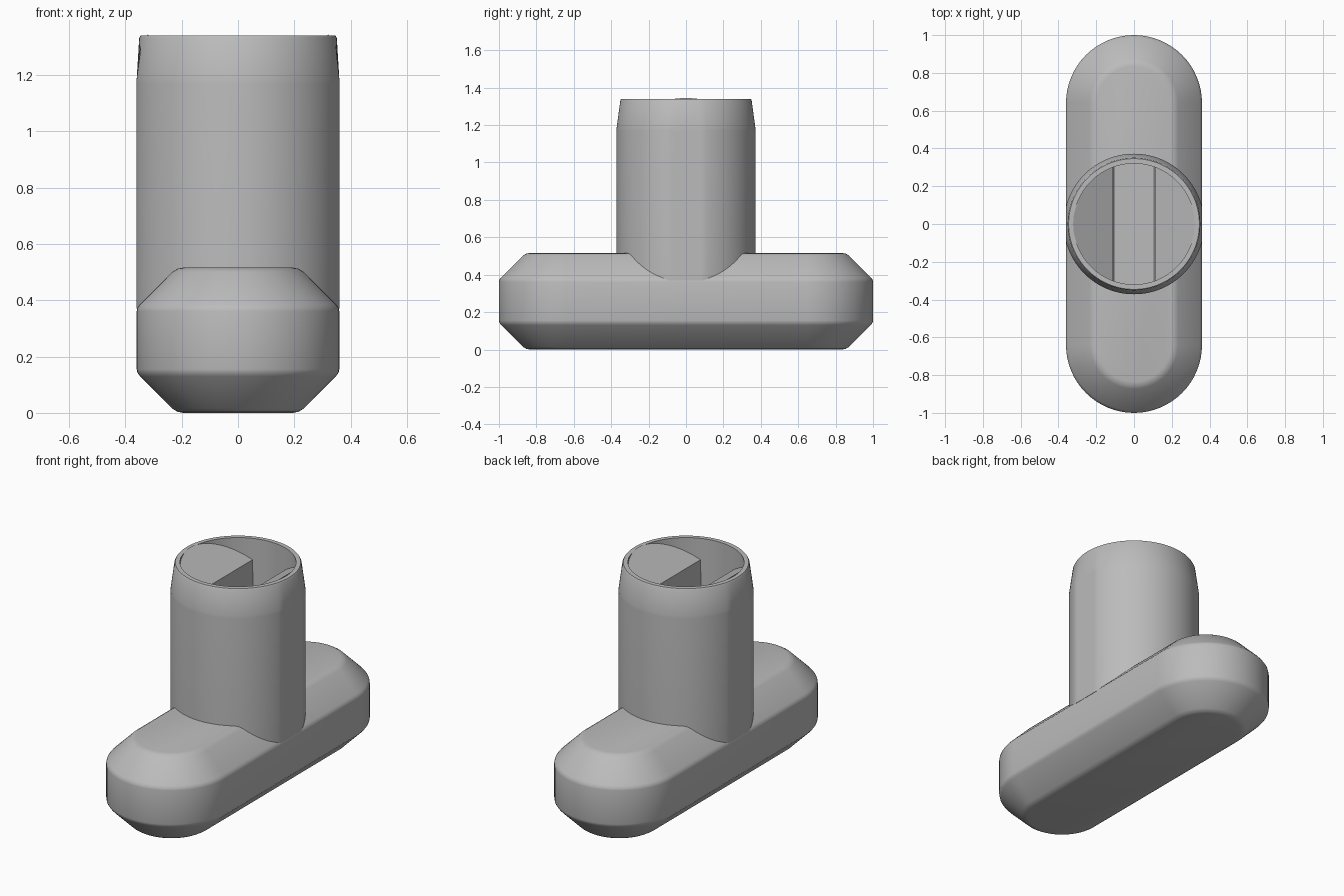
import bpy
import bmesh
from math import sin, cos, pi, acos, radians

old = bpy.data.objects.get("Cube")
if old:
    bpy.data.objects.remove(old, do_unlink=True)

# One grey plastic for everything
grey = bpy.data.materials.new("mid_grey")
grey.use_nodes = True
grey.diffuse_color = (0.5, 0.5, 0.5, 1)
grey.node_tree.nodes["Principled BSDF"].inputs["Base Color"].default_value = (0.5, 0.5, 0.5, 1)

HALF_WIDTH = 0.36
BORE = 0.32
FLOOR = 0.6


def loft(name, rings):
    """Bridge closed rings of equal length and cap both ends."""
    bm = bmesh.new()
    rows = [[bm.verts.new(p) for p in ring] for ring in rings]
    n = len(rows[0])
    for a, b in zip(rows, rows[1:]):
        for i in range(n):
            j = (i + 1) % n
            bm.faces.new((a[i], a[j], b[j], b[i]))
    bm.faces.new(rows[0][::-1])
    bm.faces.new(rows[-1])
    bmesh.ops.recalc_face_normals(bm, faces=bm.faces)
    mesh = bpy.data.meshes.new(name)
    bm.to_mesh(mesh)
    bm.free()
    mesh.materials.append(grey)
    obj = bpy.data.objects.new(name, mesh)
    bpy.context.collection.objects.link(obj)
    bpy.ops.object.select_all(action="DESELECT")
    obj.select_set(True)
    bpy.context.view_layer.objects.active = obj
    bpy.ops.object.shade_smooth_by_angle(angle=radians(30))
    return obj


# Crossbar grip: stadium outline with softened chamfers top and bottom
def stadium(inset, z, steps=32):
    r = HALF_WIDTH - inset
    ring = []
    for side in (1, -1):
        for i in range(steps + 1):
            a = pi * i / steps
            ring.append((side * r * cos(a), side * (0.64 + r * sin(a)), z))
    return ring


GRIP_TOP = 0.516
lower = [(0.165, 0), (0.145, 0.004), (0.127, 0.015),
         (0.012, 0.13), (0.003, 0.142), (0, 0.155)]
upper = [(inset, GRIP_TOP - z) for inset, z in reversed(lower)]
loft("crossbar_grip", [stadium(i, z) for i, z in lower + upper])


# Socket tube: tapered tip, flattened sides, open bore down to a floor
def circle(r, z, steps=128):
    ring = []
    for i in range(steps):
        a = 2 * pi * i / steps
        x = max(-HALF_WIDTH, min(HALF_WIDTH, r * cos(a)))
        ring.append((x, r * sin(a), z))
    return ring


tube = [(0.372, 0.37), (0.372, 1.17), (0.371, 1.185), (0.351, 1.332),
        (0.346, 1.34), (BORE, 1.34), (BORE, FLOOR)]
loft("socket_tube", [circle(r, z) for r, z in tube])


# Jaws: bore segments with sloping tops, leaving a slot between them
def segment(side, chord_x, height, steps=32):
    r = BORE + 0.002
    half = acos(chord_x / r)
    ring = []
    for i in range(steps + 1):
        a = -half + 2 * half * i / steps
        x = r * cos(a)
        ring.append((side * x, r * sin(a), height(x)))
    return ring


for label, side in (("left", 1), ("right", -1)):
    loft(label + "_slot_jaw", [
        segment(side, 0.102, lambda x: FLOOR - 0.01),
        segment(side, 0.112, lambda x: 1.21 + 0.64 * (x - 0.112)),
    ])
